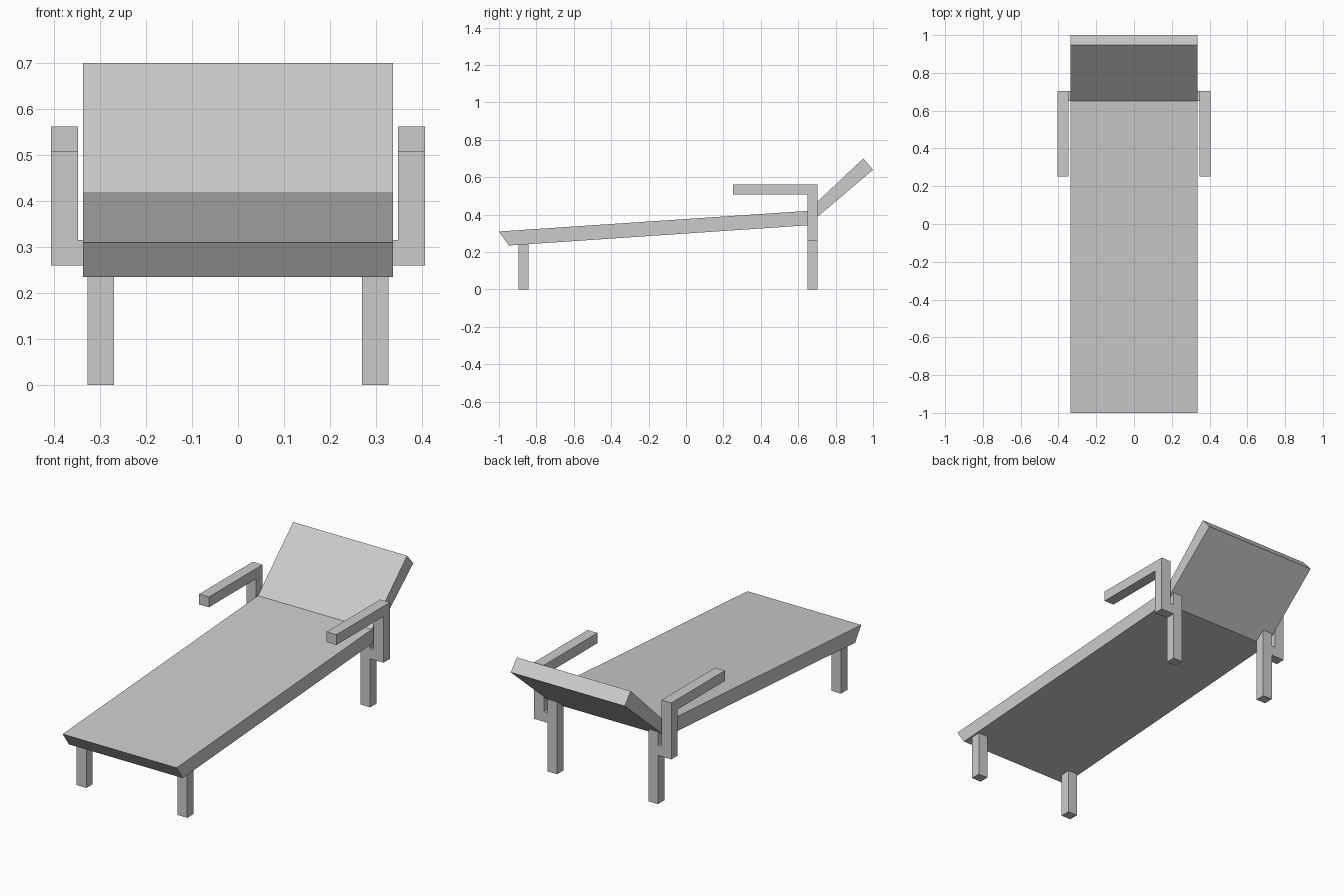
import bpy, bmesh
from mathutils import Vector

if "Cube" in bpy.data.objects:
    bpy.data.objects.remove(bpy.data.objects["Cube"])


def extrude(name, profile, to_point, depth, mirror=False):
    """Extrude a 2D profile along a vector; optionally mirror it across x = 0."""
    bm = bmesh.new()
    face = bm.faces.new([bm.verts.new(to_point(a, b)) for a, b in profile])
    result = bmesh.ops.extrude_face_region(bm, geom=[face], use_keep_orig=True)
    moved = [v for v in result["geom"] if isinstance(v, bmesh.types.BMVert)]
    bmesh.ops.translate(bm, verts=moved, vec=Vector(depth))
    bmesh.ops.recalc_face_normals(bm, faces=bm.faces)
    mesh = bpy.data.meshes.new(name)
    bm.to_mesh(mesh)
    bm.free()
    obj = bpy.data.objects.new(name, mesh)
    bpy.context.collection.objects.link(obj)
    if mirror:
        mod = obj.modifiers.new("Mirror", "MIRROR")
        mod.use_mirror_merge = False
    return obj


HALF = 0.337

# Seat slab, with a slanted foot end
extrude("seat",
        [(-1, 0.31), (0.65, 0.42), (0.65, 0.343), (-0.948, 0.235)],
        lambda y, z: (-HALF, y, z), (2 * HALF, 0, 0))

# Backrest, mitred against the seat
extrude("backrest",
        [(0.65, 0.42), (0.948, 0.70), (1, 0.64), (0.65, 0.343)],
        lambda y, z: (-HALF, y, z), (2 * HALF, 0, 0))

# Front legs
extrude("front_legs",
        [(0.27, 0), (0.327, 0), (0.327, 0.26), (0.27, 0.26)],
        lambda x, z: (x, -0.896, z), (0, 0.054, 0), mirror=True)

# Back legs joined by a short bracket to the armrest posts
extrude("back_legs_and_posts",
        [(0.27, 0), (0.327, 0), (0.327, 0.26), (0.406, 0.26),
         (0.406, 0.562), (0.348, 0.562), (0.348, 0.315),
         (0.327, 0.315), (0.327, 0.386), (0.27, 0.386)],
        lambda x, z: (x, 0.65, z), (0, 0.054, 0), mirror=True)

# Armrests reaching forward from the posts
extrude("armrests",
        [(0.348, 0.507), (0.406, 0.507), (0.406, 0.562), (0.348, 0.562)],
        lambda x, z: (x, 0.251, z), (0, 0.399, 0), mirror=True)
